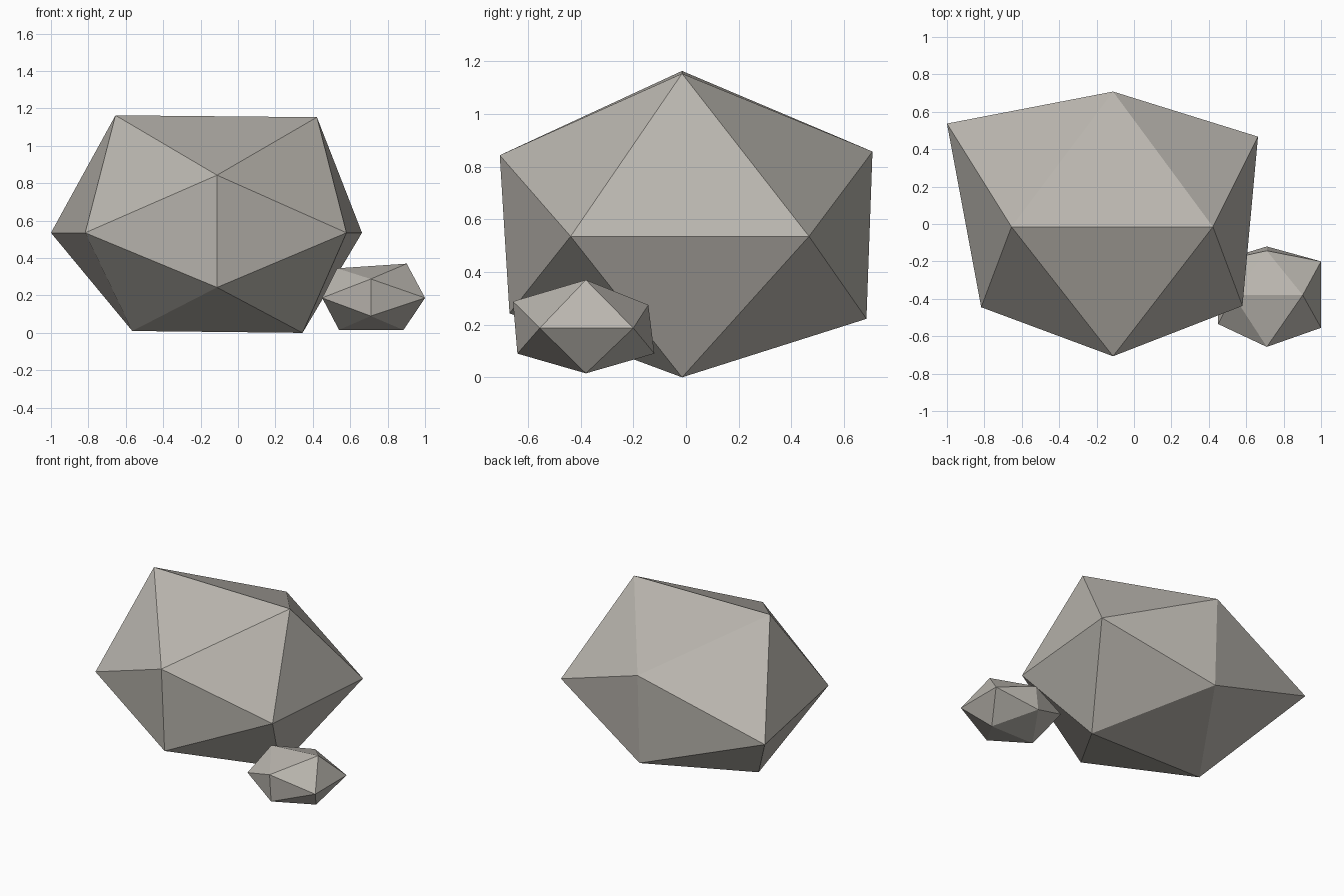
import bpy
import bmesh

cube = bpy.data.objects.get("Cube")
if cube:
    bpy.data.objects.remove(cube, do_unlink=True)

stone = bpy.data.materials.new("warm grey stone")
stone.use_nodes = True
colour = (0.49, 0.467, 0.427, 1)
stone.diffuse_color = colour
bsdf = stone.node_tree.nodes["Principled BSDF"]
bsdf.inputs["Base Color"].default_value = colour
bsdf.inputs["Roughness"].default_value = 0.9

# Regular twenty-sided solid: ridge and base pairs, waist corners, front and back pairs
G = (1 + 5 ** 0.5) / 2
IDEAL = ([(x, 0, z * G) for z in (1, -1) for x in (-1, 1)]
         + [(x * G, y, 0) for y in (-1, 1) for x in (-1, 1)]
         + [(0, y * G, z) for y in (-1, 1) for z in (1, -1)])


def make_rock(name, corners):
    """Hull the regular solid, then pull each corner to its chipped position."""
    bm = bmesh.new()
    verts = [bm.verts.new(p) for p in IDEAL]
    bmesh.ops.convex_hull(bm, input=verts)
    for v, p in zip(verts, corners):
        v.co = p
    bmesh.ops.recalc_face_normals(bm, faces=bm.faces[:])
    mesh = bpy.data.meshes.new(name)
    bm.to_mesh(mesh)
    bm.free()
    mesh.materials.append(stone)
    rock = bpy.data.objects.new(name, mesh)
    bpy.context.collection.objects.link(rock)
    return rock


# Large boulder
make_rock("large_rock", [
    (-0.655, -0.015, 1.163), (0.422, -0.015, 1.153),
    (-0.565, -0.015, 0.01), (0.345, -0.015, 0),
    (-0.817, -0.445, 0.535), (0.58, -0.438, 0.535),
    (-1, 0.537, 0.535), (0.663, 0.467, 0.535),
    (-0.112, -0.707, 0.843), (-0.112, -0.67, 0.243),
    (-0.112, 0.708, 0.857), (-0.112, 0.685, 0.222)])

# Small stone resting against its left side
make_rock("small_rock", [
    (0.53, -0.38, 0.345), (0.902, -0.38, 0.37),
    (0.54, -0.38, 0.016), (0.885, -0.38, 0.015),
    (0.45, -0.535, 0.187), (1, -0.555, 0.187),
    (0.45, -0.2, 0.187), (1, -0.2, 0.187),
    (0.71, -0.657, 0.288), (0.71, -0.64, 0.09),
    (0.71, -0.143, 0.275), (0.71, -0.12, 0.09)])
